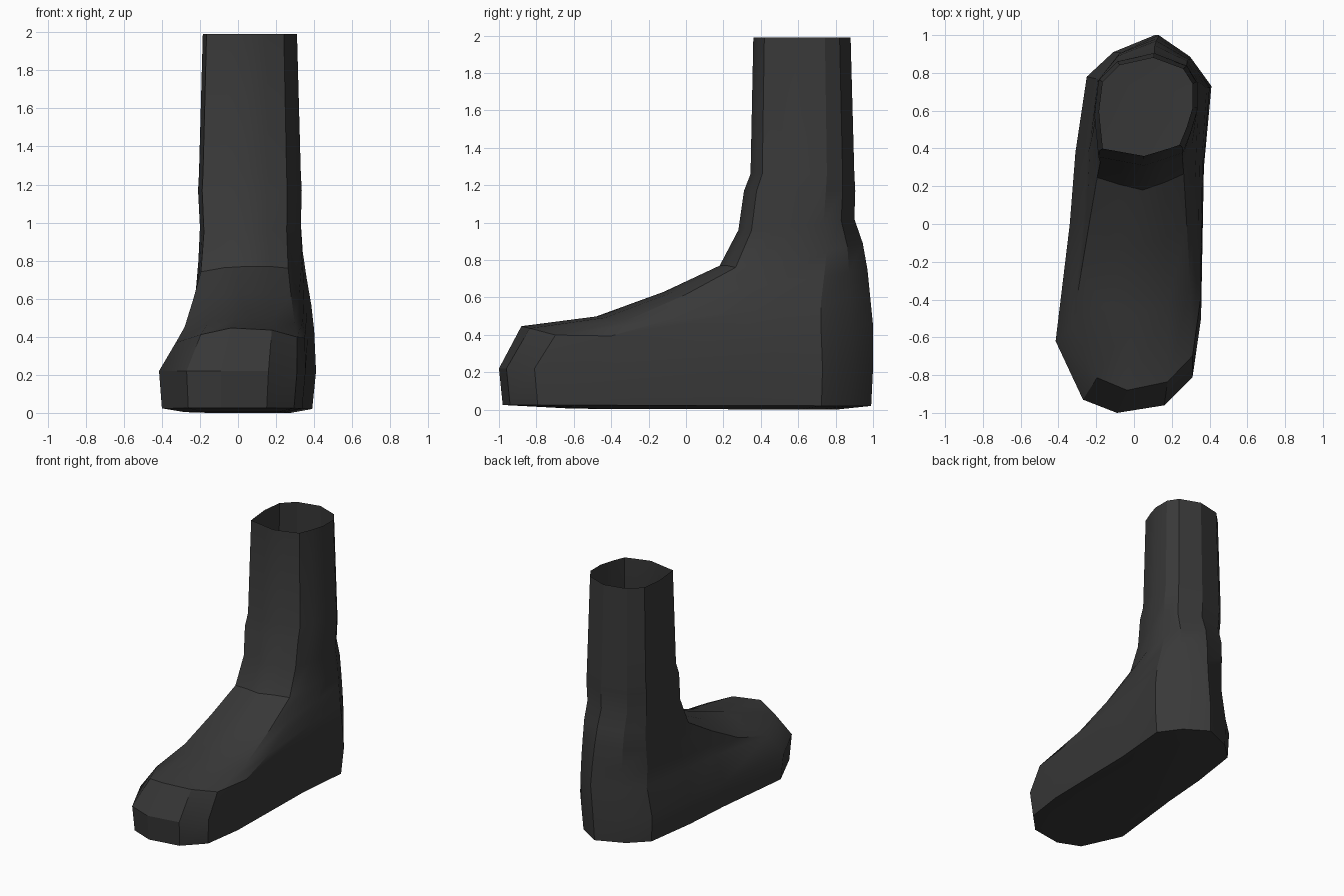
import bpy, bmesh, math

cube = bpy.data.objects.get("Cube")
if cube:
    bpy.data.objects.remove(cube)

leather = bpy.data.materials.new("charcoal leather")
leather.use_nodes = True
colour = (0.04, 0.04, 0.04, 1)
leather.diffuse_color = colour
leather.node_tree.nodes["Principled BSDF"].inputs["Base Color"].default_value = colour

# Plan outlines, anticlockwise from the toe: foot and ankle shaft share columns
FOOT = [(-.09, -1), (.16, -.96), (.31, -.81), (.355, -.5), (.37, .3), (.41, .73), (.29, .89),
        (.11, 1), (-.11, .91), (-.25, .78), (-.31, .38), (-.34, 0), (-.415, -.62), (-.27, -.93)]
SHAFT = [(.05, .36), (.15, .39), (.24, .42), (.28, .52), (.31, .62), (.31, .75), (.26, .83),
         (.1, .89), (-.08, .85), (-.17, .76), (-.19, .6), (-.18, .5), (-.17, .4), (-.06, .38)]

# Rings: front y, front z, back y, back z, right x, left x, shaft blend, side dip
RINGS = [
    (-.6, .005, .8, 0, -.28, .28, 0, 0),
    (-.98, .025, .99, .02, -.4, .39, 0, 0),
    (-1, .22, 1, .22, -.415, .41, 0, 0),
    (-.88, .45, 1, .45, -.33, .4, .1, .1),
    (-.48, .5, .985, .6, -.29, .385, .35, .08),
    (-.12, .63, .97, .75, -.25, .36, .6, .06),
    (.18, .77, .945, .89, -.215, .34, .9, .05),
    (.28, .96, .9, 1.02, -.2, .33, 1, .02),
    (.31, 1.17, .905, 1.17, -.21, .335, 1, 0),
    (.345, 1.26, .9, 1.26, -.205, .33, 1, 0),
    (.36, 1.99, .88, 1.99, -.185, .31, 1, 0),
]


def lerp(a, b, t):
    return a + (b - a) * t


def unit_outline(points):
    """Scale an outline to the unit square."""
    xs, ys = zip(*points)
    return [((x - min(xs)) / (max(xs) - min(xs)), (y - min(ys)) / (max(ys) - min(ys)))
            for x, y in points]


def add_ring(bm, front_y, front_z, back_y, back_z, right_x, left_x, blend, dip):
    ring = []
    for (fu, fv), (su, sv) in zip(unit_outline(FOOT), unit_outline(SHAFT)):
        u, v = lerp(fu, su, blend), lerp(fv, sv, blend)
        z = lerp(front_z, back_z, v) - dip * (2 * u - 1) ** 2 * (1 - v)
        ring.append(bm.verts.new((lerp(right_x, left_x, u), lerp(front_y, back_y, v), z)))
    return ring


# Boot: tilted rings lofted from the sole over the instep to the open top
bm = bmesh.new()
rings = [add_ring(bm, *values) for values in RINGS]
bm.faces.new(list(reversed(rings[0])))
for low, high in zip(rings, rings[1:]):
    for i in range(len(low)):
        j = (i + 1) % len(low)
        bm.faces.new((low[i], low[j], high[j], high[i]))
mesh = bpy.data.meshes.new("boot")
bm.to_mesh(mesh)
bm.free()
mesh.materials.append(leather)
boot = bpy.data.objects.new("boot", mesh)
bpy.context.collection.objects.link(boot)

bpy.context.view_layer.objects.active = boot
boot.select_set(True)
bpy.ops.object.shade_smooth_by_angle(angle=math.radians(30))
